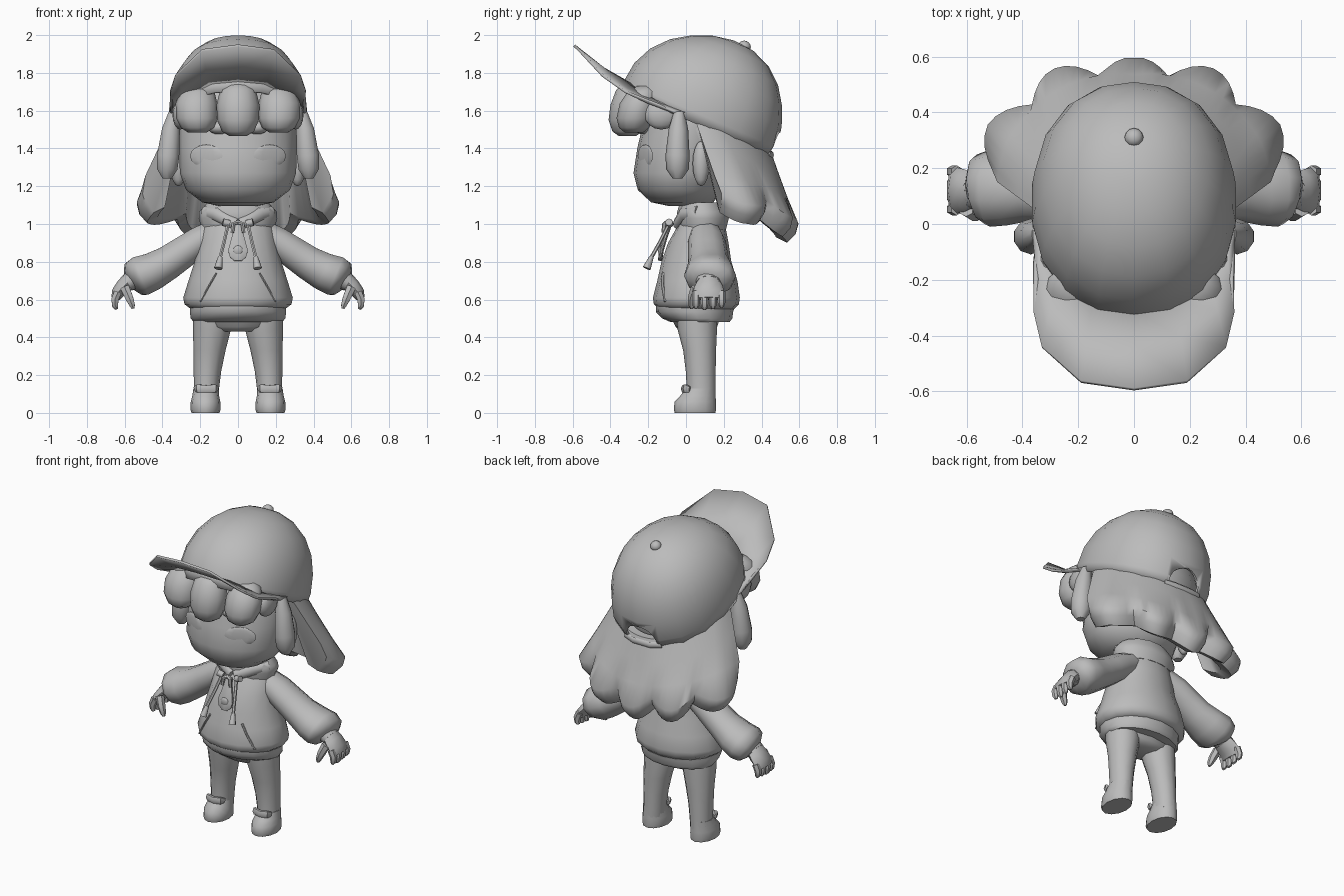
import bpy, bmesh, math
from mathutils import Vector, Matrix

clay = bpy.data.materials.new("plain_grey")
clay.diffuse_color = (0.5, 0.5, 0.5, 1)


def finish(name, bm, mirror=False):
    bmesh.ops.recalc_face_normals(bm, faces=bm.faces)
    me = bpy.data.meshes.new(name)
    bm.to_mesh(me)
    bm.free()
    me.materials.append(clay)
    ob = bpy.data.objects.new(name, me)
    bpy.context.collection.objects.link(ob)
    if mirror:
        ob.modifiers.new("mirror", 'MIRROR')
    return ob


def blob(loc, rad, rot=(0, 0, 0), seg=12, rings=8, p=2, tilt=0):
    """Ellipsoid; p above 2 makes it boxier, tilt leans its poles."""
    bm = bmesh.new()
    bmesh.ops.create_uvsphere(bm, u_segments=seg, v_segments=rings, radius=1,
                              matrix=Matrix.Rotation(math.radians(tilt), 4, 'X'))
    m = Matrix.Translation(loc)
    for a, ax in zip(rot, "XYZ"):
        m = m @ Matrix.Rotation(math.radians(a), 4, ax)
    m = m @ Matrix.Diagonal((*rad, 1))
    for v in bm.verts:
        v.co = m @ (v.co / sum(abs(c) ** p for c in v.co) ** (1 / p))
    return bm


def ball(name, loc, rad, mirror=False, **kw):
    return finish(name, blob(loc, rad, **kw), mirror)


def skin(bm, rings):
    vs = [[bm.verts.new(p) for p in r] for r in rings]
    n = len(vs[0])
    for a, b in zip(vs, vs[1:]):
        for i in range(n):
            bm.faces.new((a[i], a[(i + 1) % n], b[(i + 1) % n], b[i]))
    bm.faces.new(vs[0])
    bm.faces.new(vs[-1])


def circle(n):
    return [(math.cos(2 * math.pi * i / n), math.sin(2 * math.pi * i / n)) for i in range(n)]


def loft(name, rows, n=12, mirror=False):
    """Stack of level ellipses: (x, y, z, rx, ry)."""
    bm = bmesh.new()
    skin(bm, [[(x + c * rx, y + s * ry, z) for c, s in circle(n)] for x, y, z, rx, ry in rows])
    return finish(name, bm, mirror)


def tube(name, rows, n=8, mirror=False):
    """Ellipses square to a path: (x, y, z, radius along y, other radius)."""
    bm = bmesh.new()
    pts = [Vector(r[:3]) for r in rows]
    rings = []
    for i, (p, r) in enumerate(zip(pts, rows)):
        t = (pts[min(i + 1, len(pts) - 1)] - pts[max(i - 1, 0)]).normalized()
        u = Vector((0, 1, 0))
        u = (u - t * u.dot(t)).normalized()
        v = t.cross(u)
        rings.append([p + u * c * r[3] + v * s * r[4] for c, s in circle(n)])
    skin(bm, rings)
    return finish(name, bm, mirror)


# Head, neck and eyes
loft("head", [(0, 0, 1.095, .1, .09), (0, -.02, 1.115, .19, .165), (0, -.03, 1.18, .275, .225),
              (0, -.03, 1.27, .308, .248), (0, -.01, 1.4, .31, .248), (0, .02, 1.52, .31, .25),
              (0, .06, 1.66, .28, .27), (0, .1, 1.8, .18, .2)], 20)
loft("neck", [(0, .06, .98, .09, .08), (0, .05, 1.14, .09, .08)])
ball("eye", (.168, -.216, 1.36), (.095, .009, .06), True, rot=(0, 0, 25))

# Hair: skull, fringe and side locks
ball("hair_skull", (0, .11, 1.5), (.315, .29, .34), seg=16)
loft("fringe_centre", [(0, -.31, 1.465, .045, .045), (0, -.31, 1.49, .085, .08), (0, -.31, 1.55, .11, .1),
                       (0, -.3, 1.63, .114, .1), (0, -.285, 1.71, .095, .085), (0, -.27, 1.75, .055, .05)], 12)
loft("fringe_side", [(.215, -.275, 1.485, .05, .05), (.215, -.275, 1.51, .088, .08), (.218, -.268, 1.56, .11, .1),
                     (.22, -.25, 1.64, .11, .1), (.215, -.225, 1.7, .09, .085), (.21, -.21, 1.73, .05, .05)], 12, True)
ball("fringe_corner", (.305, -.13, 1.58), (.042, .09, .08), True)
ball("fringe_curl", (.1, -.225, 1.51), (.06, .05, .035), True)
tube("side_lock", [(.338, -.035, 1.59, .03, .03), (.355, -.04, 1.5, .052, .05), (.37, -.045, 1.36, .064, .062),
                   (.375, -.045, 1.29, .06, .057), (.375, -.045, 1.24, .025, .025)], 10, True)
ball("rear_lock", (.315, .08, 1.32), (.045, .045, .12), True)

# Back hair: flared sheet ending in five rounded lobes
bm = bmesh.new()
columns = []
for i in range(41):
    k = -2.5 + 5 * i / 40                       # lobe coordinate
    lobe = abs(math.cos(math.pi * k))
    a, top = math.radians(32 * k), math.radians(40 * k)
    f = min(abs(k) / 2, 1)
    r = .495 + .088 * f - .07 * (1 - lobe)
    z = .9 + .1 * f ** 1.5 + .06 * (1 - lobe)

    def at(ang, rad, zz):
        return Vector((rad * math.sin(ang), .1 + rad * math.cos(ang), zz))
    t = Vector((.345 * math.sin(top), .1 + .345 * math.cos(top), 0))
    t.z = 1.615 - .44 * (t.y + .05)
    wide = at(a, r, z + .1)
    flat = at(a, .475 + .088 * f, 1.02 + .1 * f ** 1.5)
    inner = Vector((t.x * .85, .1 + (t.y - .1) * .85, t.z))
    columns.append([t, t.lerp(flat, .35), t.lerp(flat, .7), wide, at(a, r - .015, z + .045), at(a, r - .06, z),
                    at(a, r - .12, z + .03), inner])
skin(bm, columns)
finish("back_hair", bm)

# Cap dome, tilted back, open underneath, with a rear opening
bm = blob((0, .075, 1.58), (.368, .435, .42), seg=18, rings=12, p=2.2, tilt=-24)
bmesh.ops.bisect_plane(bm, geom=bm.verts[:] + bm.edges[:] + bm.faces[:],
                       plane_co=(0, -.05, 1.575), plane_no=(0, .44, 1), clear_inner=True)
dome = finish("cap_dome", bm)
shell = dome.modifiers.new("shell", 'SOLIDIFY')
shell.thickness, shell.offset = .012, -1
cutter = ball("opening_cutter", (0, .5, 1.385), (.115, .14, .1), seg=20, rings=12)
cutter.hide_render = True
cutter.display_type = 'WIRE'
cut = dome.modifiers.new("opening", 'BOOLEAN')
cut.operation, cut.object, cut.solver = 'DIFFERENCE', cutter, 'EXACT'
tube("cap_strap", [(-.13, .435, 1.375, .01, .018), (-.06, .455, 1.365, .01, .02),
                   (.06, .455, 1.365, .01, .02), (.13, .435, 1.375, .01, .018)])
ball("cap_button", (0, .31, 1.94), (.034, .034, .03), rot=(-24, 0, 0))

# Cap brim: inner and outer edge of one half, mirrored
inner = [(0, -.31, 1.75), (.15, -.285, 1.735), (.27, -.205, 1.68), (.33, -.1, 1.625), (.358, 0, 1.585)]
outer = [(0, -.592, 1.945), (.19, -.565, 1.92), (.33, -.44, 1.785), (.358, -.32, 1.7), (.358, -.14, 1.63)]
bm = bmesh.new()
grid = []
for p, q in zip(inner, outer):
    p, q = Vector(p), Vector(q)
    mid = p.lerp(q, .45) - Vector((0, 0, .015))
    grid.append([bm.verts.new(v) for v in (p, mid, q)])
for a, b in zip(grid, grid[1:]):
    for j in range(2):
        bm.faces.new((a[j], b[j], b[j + 1], a[j + 1]))
brim = finish("cap_brim", bm, True)
thick = brim.modifiers.new("thickness", 'SOLIDIFY')
thick.thickness, thick.offset = .014, 0

# Hoodie body, waistband and collar
body = [(.055, .55, .25, .2), (.055, .575, .283, .225), (.055, .61, .29, .23), (.06, .7, .262, .212),
        (.055, .8, .23, .185), (.065, .9, .205, .16), (.08, .98, .19, .13), (.085, 1.05, .13, .1)]
loft("hoodie_body", [(0, y, z, rx, ry) for y, z, rx, ry in body], 16)
loft("hoodie_band", [(0, .075, .48, .235, .155), (0, .06, .5, .25, .185), (0, .045, .535, .255, .205),
                     (0, .05, .57, .255, .21)], 16)
loft("hood_collar", [(0, .09, .97, .19, .125), (0, .09, 1.03, .208, .14), (0, .085, 1.065, .205, .135),
                     (0, .08, 1.115, .16, .115), (0, .07, 1.09, .11, .09), (0, .07, 1.02, .09, .08)], 14)
tube("collar_edge", [(.18, .06, 1.065, .02, .03), (.12, -.015, 1.055, .025, .035), (.015, -.05, 1.0, .02, .03)], 8, True)

# Front pocket seams
tube("pocket_seam", [(.115, -.121, .74, .008, .006), (.15, -.125, .68, .008, .006),
                     (.2, -.11, .59, .008, .006)], 6, True)

# Drawstrings, bow and hanging tag
tube("drawstring", [(.05, -.085, 1.01, .01, .01), (.075, -.14, .9, .01, .01), (.095, -.185, .82, .01, .01)], 6, True)
tube("drawstring_tip", [(.094, -.183, .825, .012, .012), (.105, -.208, .765, .022, .022)], 8, True)
tube("drawstring_knot", [(.045, -.085, 1.0, .02, .02), (.08, -.09, 1.01, .02, .02)], 8, True)
tube("bow_loop", [(0, -.1, 1.01, .012, .012), (.025, -.115, 1.0, .012, .012), (.03, -.12, .955, .01, .01)], 6, True)
tube("tag", [(0, -.085, 1.0, .012, .022), (0, -.11, .93, .012, .035), (0, -.13, .86, .012, .055),
             (0, -.135, .825, .012, .045), (0, -.137, .805, .01, .02)], 10)
ball("tag_stud", (0, -.138, .86), (.026, .01, .026))

# Sleeves, cuffs and hands
tube("sleeve", [(.11, .1, .96, .08, .075), (.21, .11, .905, .1, .082), (.29, .115, .85, .105, .088),
                (.37, .12, .795, .11, .094), (.45, .125, .75, .13, .104), (.515, .128, .725, .138, .112),
                (.55, .125, .708, .125, .1), (.572, .12, .693, .075, .055)], 10, True)
tube("cuff", [(.55, .12, .71, .07, .055), (.585, .12, .687, .066, .048)], 10, True)
tube("palm", [(.575, .12, .7, .06, .045), (.605, .12, .67, .075, .042), (.637, .12, .635, .083, .034),
              (.648, .12, .605, .075, .024)], 8, True)
for k in range(4):
    y = .053 + .045 * k
    tip = .548 + .006 * abs(k - 1)
    tube("finger", [(.635, y, .64, .022, .023), (.652, y, .6, .022, .022), (.65, y, tip + .015, .019, .018),
                    (.643, y, tip, .01, .01)], 6, True)
tube("thumb", [(.6, .05, .665, .024, .028), (.576, .035, .61, .025, .024), (.56, .03, .57, .019, .017),
               (.555, .03, .552, .009, .009)], 6, True)

# Legs, hips, shoes and shoe straps
loft("hips", [(0, .055, .43, .12, .08), (0, .055, .455, .21, .11), (0, .05, .53, .235, .14)], 12)
loft("leg", [(.17, .08, .07, .066, .076), (.166, .08, .14, .067, .077), (.162, .078, .22, .073, .079),
             (.151, .072, .33, .085, .087), (.138, .06, .44, .1, .104), (.135, .055, .52, .102, .108)], 12, True)
loft("shoe", [(.172, .048, 0, .074, .108), (.172, .047, .02, .08, .112), (.172, .049, .06, .078, .109),
              (.171, .063, .09, .071, .094), (.17, .078, .13, .066, .078)], 12, True)
tube("shoe_strap", [(.112, .02, .125, .01, .018), (.122, -.003, .13, .014, .024), (.168, -.012, .127, .016, .022),
                    (.214, -.003, .13, .014, .024), (.224, .02, .125, .01, .018)], 6, True)

# Smooth shading that keeps sharp edges
for ob in bpy.data.objects:
    ob.select_set(True)
bpy.context.view_layer.objects.active = dome
bpy.ops.object.shade_smooth_by_angle(angle=math.radians(48))
